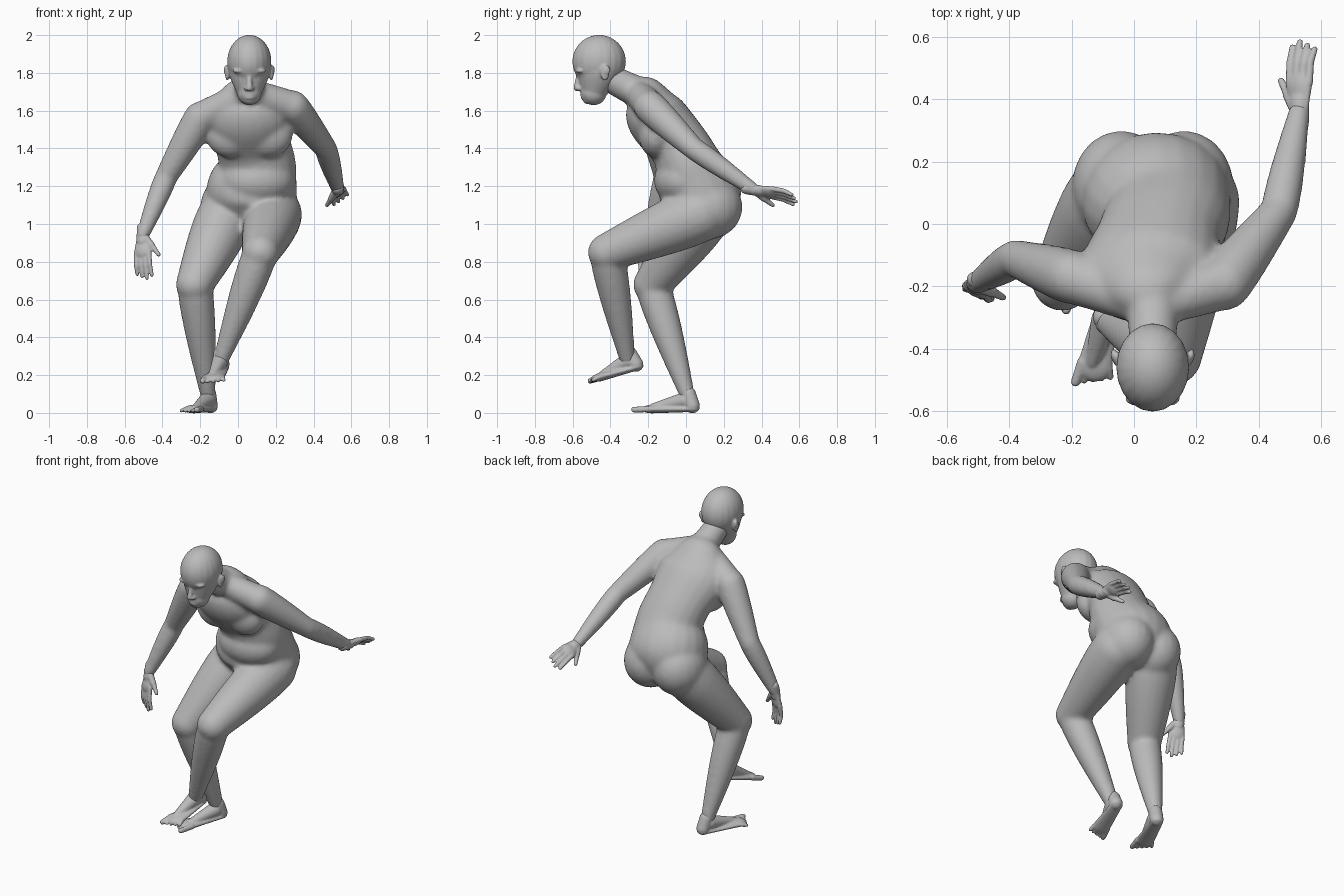
import bpy, bmesh
from math import sin, cos, pi
from mathutils import Vector, Matrix

if "Cube" in bpy.data.objects:
    bpy.data.objects.remove(bpy.data.objects["Cube"])

skin = bpy.data.materials.new("plain grey")
skin.use_nodes = True
skin.diffuse_color = (0.5, 0.5, 0.5, 1)
skin.node_tree.nodes["Principled BSDF"].inputs["Base Color"].default_value = skin.diffuse_color

ACROSS, DEEP, UP = Matrix.Identity(3)
SIDES = 20
STEPS = 8


def spline(rows):
    """Catmull-Rom resampling of a list of number rows."""
    result = []
    last = len(rows) - 1
    for i in range(last):
        before, here, there, after = (rows[min(max(i + k, 0), last)] for k in (-1, 0, 1, 2))
        for step in range(STEPS):
            t = step / STEPS
            result.append([q + t / 2 * (r - p + t * (2 * p - 5 * q + 4 * r - s + t * (3 * (q - r) + s - p)))
                           for p, q, r, s in zip(before, here, there, after)])
    return result + [rows[last]]


def loft(bm, rows, side):
    """Skin of ellipses along a path; row = x, y, z, half width, half depth."""
    rings = []
    for i, row in enumerate(rows):
        ahead, behind = rows[min(i + 1, len(rows) - 1)], rows[max(i - 1, 0)]
        tangent = (Vector(ahead[:3]) - Vector(behind[:3])).normalized()
        wide = (side - tangent * tangent.dot(side)).normalized()
        deep = tangent.cross(wide)
        angles = [2 * pi * k / SIDES for k in range(SIDES)]
        rings.append([bm.verts.new(Vector(row[:3]) + wide * row[3] * cos(a) + deep * row[4] * sin(a))
                      for a in angles])
    for lower, upper in zip(rings, rings[1:]):
        for k in range(SIDES):
            bm.faces.new((lower[k - 1], lower[k], upper[k], upper[k - 1]))
    bm.faces.new(rings[0])
    bm.faces.new(rings[-1])


def tube(bm, start, end, r_start, r_end, bulge=0, flat=1, side=ACROSS):
    """Round-ended tapered limb with a muscle bulge nearer its start."""
    axis = (end - start).normalized()
    rows = []
    for step in range(1, STEPS):
        angle = pi / 2 * step / STEPS
        rows.append((start - axis * r_start * cos(angle), r_start * sin(angle)))
    for step in range(STEPS + 1):
        t = step / STEPS
        rows.append((start.lerp(end, t), r_start + (r_end - r_start) * t + bulge * sin(pi * t ** 0.7)))
    for step in range(1, STEPS):
        angle = pi / 2 * step / STEPS
        rows.append((end + axis * r_end * sin(angle), r_end * cos(angle)))
    loft(bm, [(*centre, r, r * flat) for centre, r in rows], side)


def blob(bm, centre, radii):
    place = Matrix.Translation(centre) @ Matrix.Diagonal((*radii, 1))
    bmesh.ops.create_uvsphere(bm, u_segments=SIDES, v_segments=SIDES, radius=1, matrix=place)


def finish(bm, name, voxel, smoothing):
    """Fuse the overlapping pieces into one soft skin."""
    bmesh.ops.recalc_face_normals(bm, faces=bm.faces)
    mesh = bpy.data.meshes.new(name)
    bm.to_mesh(mesh)
    bm.free()
    mesh.materials.append(skin)
    part = bpy.data.objects.new(name, mesh)
    bpy.context.collection.objects.link(part)
    fuse = part.modifiers.new("fuse", "REMESH")
    fuse.mode = "VOXEL"
    fuse.voxel_size = voxel
    fuse.use_smooth_shade = True
    soften = part.modifiers.new("soften", "SMOOTH")
    soften.iterations = smoothing


# Joints of the pose
neck = Vector((.06, -.26, 1.7))
skull = Vector((.06, -.46, 1.86))
left_shoulder = Vector((.29, -.19, 1.62))
left_elbow = Vector((.465, .04, 1.4))
left_wrist = Vector((.53, .36, 1.18))
right_shoulder = Vector((-.2, -.17, 1.56))
right_elbow = Vector((-.38, -.11, 1.25))
right_wrist = Vector((-.505, -.19, .94))
left_hip = Vector((.19, .07, 1.05))
left_knee = Vector((.12, -.42, .85))
left_ankle = Vector((-.09, -.31, .28))
right_hip = Vector((-.07, .08, 1.03))
right_knee = Vector((-.23, -.18, .68))
right_ankle = Vector((-.16, .005, .1))

# Torso leaning forward
body = bmesh.new()
loft(body, spline([(.07, .1, .98, .15, .12), (.07, .08, 1.15, .24, .22), (.1, .02, 1.3, .21, .18),
                   (.08, -.04, 1.42, .2, .16), (.05, -.16, 1.57, .225, .16), (.05, -.22, 1.68, .15, .11),
                   (*neck, .08, .07)]), ACROSS + UP * .1)
blob(body, (.1, -.02, 1.23), (.2, .15, .14))
for turn in (-1, 1):
    # Chest and buttocks
    blob(body, (.06 + turn * .1, -.16, 1.47), (.13, .09, .12))
    blob(body, (.06 + turn * .1, .12, 1.09), (.16, .18, .17))
tube(body, neck, skull - UP * .06, .085, .07)

# Arms with shoulder slopes
for shoulder, elbow, wrist in ((left_shoulder, left_elbow, left_wrist),
                               (right_shoulder, right_elbow, right_wrist)):
    tube(body, neck.lerp(shoulder, .2), shoulder, .075, .085, side=DEEP)
    tube(body, shoulder, elbow, .088, .06, .004)
    tube(body, elbow, wrist, .06, .036, .006)

# Legs
for hip, knee, ankle in ((left_hip, left_knee, left_ankle), (right_hip, right_knee, right_ankle)):
    tube(body, hip, knee, .15, .1, .01)
    tube(body, knee, ankle, .092, .042, .012)
finish(body, "body", .011, 18)

# Head with jaw, nose, lips and chin
head = bmesh.new()
blob(head, skull, (.117, .142, .141))
jaw = skull + Vector((0, -.03, -.165))
tube(head, skull - UP * .04, jaw, .11, .066, .008, flat=1.05)
tube(head, skull + Vector((0, -.11, -.07)), skull + Vector((0, -.118, -.14)), .011, .018)
for drop in (.178, .193):
    blob(head, skull - DEEP * .084 - UP * drop, (.028, .015, .008))
blob(head, jaw + Vector((0, -.03, -.04)), (.035, .025, .02))
for turn in (-1, 1):
    # Brows, nostrils and ears
    blob(head, skull + Vector((turn * .045, -.1, -.05)), (.045, .025, .013))
    blob(head, skull + Vector((turn * .018, -.108, -.143)), (.011, .014, .01))
    blob(head, skull + Vector((turn * .117, .03, -.06)), (.012, .024, .042))
    blob(head, skull + Vector((turn * .125, .04, -.045)), (.01, .02, .026))
finish(head, "head", .0065, 6)


def hand(name, wrist, forward, thumb_side, curl):
    bm = bmesh.new()
    ahead = forward.normalized()
    thumb = (thumb_side - ahead * ahead.dot(thumb_side)).normalized()
    palm = ahead.cross(thumb) * curl

    def at(along, across, inward=0):
        return wrist + ahead * along + thumb * across + palm * inward
    tube(bm, at(-.04, 0), at(.03, 0), .032, .033, flat=.85, side=thumb)
    tube(bm, at(.02, 0), at(.08, 0), .036, .047, flat=.48, side=thumb)
    # Four fingers and a thumb
    for i in range(4):
        across = .036 - .024 * i
        middle = at(.16, across * 1.1, .005)
        tube(bm, at(.09, across), middle, .014, .0125, side=thumb)
        tube(bm, middle, at(.23 - .014 * abs(i - 1), across * 1.2, .024), .0125, .01, side=thumb)
    tube(bm, at(.02, .02), at(.06, .05, .01), .021, .018, side=palm)
    tube(bm, at(.06, .05, .01), at(.11, .085, .02), .016, .011, side=palm)
    finish(bm, name, .0055, 2)


hand("left_hand", left_wrist, DEEP - UP * .15, -ACROSS - UP * .7, -1)
hand("right_hand", right_wrist, -UP - DEEP * .25, ACROSS - DEEP * .5, -1)


def foot(name, heel, toe, outer):
    bm = bmesh.new()
    ahead = (toe - heel).normalized()
    side = ahead.cross(UP).normalized() * outer
    above = side.cross(ahead) * outer

    def at(along, across, height):
        return heel.lerp(toe, along) + side * across + above * height
    # Heel, sole and instep
    tube(bm, at(.12, 0, .038), at(.18, 0, .1), .04, .04, side=side)
    tube(bm, at(.12, 0, .02), at(.74, 0, .02), .038, .056, flat=.4, side=side)
    tube(bm, at(.24, 0, .066), at(.7, -.01, .028), .044, .024, side=side)
    # Toes from big to little
    for i in range(5):
        across = .022 * i - .042
        radius = .012 if i else .017
        tube(bm, at(.74, across, .02), at(.96 - .03 * i, across * 1.2, radius), radius, radius * .9, side=side)
    finish(bm, name, .006, 2)


foot("left_foot", Vector((-.075, -.22, .23)), Vector((-.14, -.525, .15)), -1)
foot("right_foot", Vector((-.13, .075, 0)), Vector((-.27, -.27, 0)), 1)
